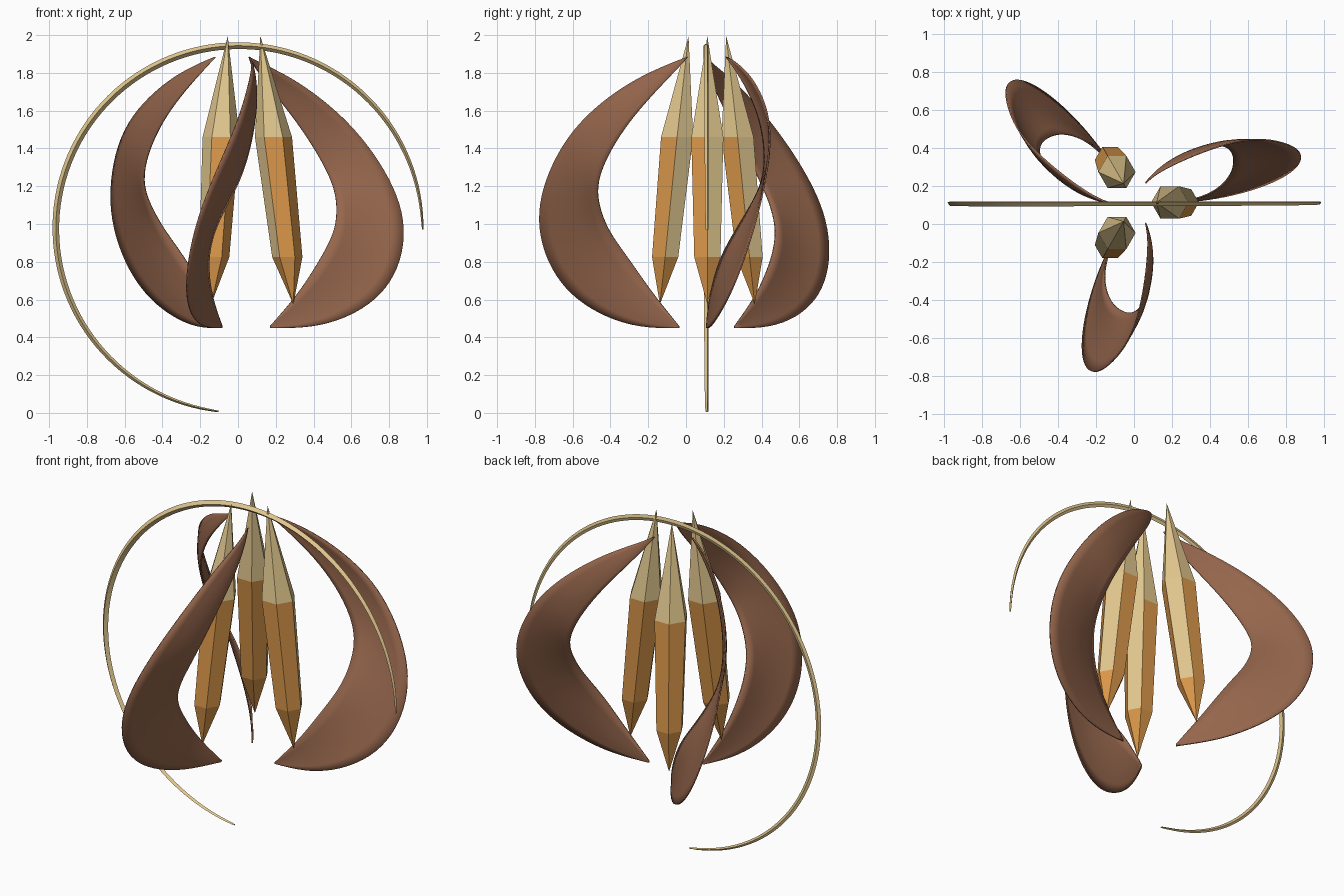
import bpy, bmesh, math
from mathutils import Vector

if "Cube" in bpy.data.objects:
    bpy.data.objects.remove(bpy.data.objects["Cube"])

CY = 0.11  # y of the shared vertical axis


def material(name, rgb):
    m = bpy.data.materials.new(name)
    m.diffuse_color = (*rgb, 1)
    m.use_nodes = True
    m.node_tree.nodes["Principled BSDF"].inputs["Base Color"].default_value = m.diffuse_color
    return m


TAN = material("pale_tan", (0.75, 0.57, 0.27))
ORANGE = material("amber_orange", (0.72, 0.32, 0.07))
BROWN = material("petal_brown", (0.30, 0.132, 0.072))


def make(name, verts, faces, mats):
    me = bpy.data.meshes.new(name)
    me.from_pydata(verts, [], faces)
    bm = bmesh.new()
    bm.from_mesh(me)
    bmesh.ops.remove_doubles(bm, verts=bm.verts, dist=0.0005)
    bmesh.ops.recalc_face_normals(bm, faces=bm.faces)
    bm.to_mesh(me)
    bm.free()
    for m in mats:
        me.materials.append(m)
    ob = bpy.data.objects.new(name, me)
    bpy.context.collection.objects.link(ob)
    return ob


def smooth_path(pts, n):
    """Catmull-Rom samples through pts, then relaxed to an even curve."""
    p = [Vector(q) for q in pts]
    p = [2 * p[0] - p[1]] + p + [2 * p[-1] - p[-2]]
    out = []
    segs = len(p) - 3
    for k in range(n + 1):
        u = k / n * segs
        i = min(int(u), segs - 1)
        t = u - i
        a, b, c, d = p[i:i + 4]
        out.append(0.5 * (2 * b + (c - a) * t + (2 * a - 5 * b + 4 * c - d) * t * t
                          + (3 * b - a - 3 * c + d) * t ** 3))
    for _ in range(14):
        out = [out[0]] + [(out[i - 1] + 2 * out[i] + out[i + 1]) / 4
                          for i in range(1, n)] + [out[-1]]
    return out


# Crystals: hexagonal rods leaning inward, pointed at both ends
def crystal(name, ang):
    def at(r, z):
        return Vector((0.003 + r * math.cos(ang), CY + 0.003 + r * math.sin(ang), z))
    verts = [at(0.29, 0.575)]
    for r, z, rad in ((0.258, 0.825, 0.08), (0.185, 1.46, 0.098)):
        verts += [at(r, z) + Vector((rad * math.cos(i * math.pi / 3),
                                     rad * math.sin(i * math.pi / 3), 0)) for i in range(6)]
    verts.append(at(0.115, 1.995))
    faces = []
    for i in range(6):
        j = (i + 1) % 6
        faces += [(0, 1 + j, 1 + i), (1 + i, 1 + j, 7 + j, 7 + i), (7 + i, 7 + j, 13)]
    ob = make(name, verts, faces, (ORANGE, TAN))
    for f in ob.data.polygons:
        # upper point is tan, plus two opposite side facets
        az = math.degrees(math.atan2(f.normal.y, f.normal.x)) % 180
        side = len(f.vertices) == 4 and abs(az - 30) < 20
        f.material_index = 1 if f.center.z > 1.5 or side else 0


# Petals: twisted, slightly cupped ribbons; edge points are (degrees, radius, height)
OUTER = [(60, .12, 1.885), (46, .25, 1.83), (36.5, .435, 1.735), (29.5, .68, 1.54),
         (22, .845, 1.28), (16.5, .925, 1.02), (12, .87, .76), (8, .71, .57),
         (3.5, .44, .455), (0, .17, .45)]
INNER = [(60, .12, 1.88), (50, .28, 1.71), (40.5, .445, 1.51), (32, .58, 1.25),
         (23.5, .57, 1.09), (17, .535, .97), (11.5, .47, .86), (7.5, .405, .76),
         (3.5, .31, .62), (0, .17, .46)]
N, ACROSS = 54, 6


def petal(name, turn):
    def xyz(p):
        a = math.radians(p[0]) + turn
        return Vector((p[1] * math.cos(a), CY + p[1] * math.sin(a), p[2]))
    verts, faces = [], []
    for row, (o, i) in enumerate(zip(smooth_path(OUTER, N), smooth_path(INNER, N))):
        a = math.radians(o[0]) + turn
        side = Vector((-math.sin(a), math.cos(a), 0))
        cup = 0.02 * math.sin(math.pi * row / N)
        verts += [xyz(o).lerp(xyz(i), k / ACROSS)
                  + side * cup * math.sin(math.pi * k / ACROSS) for k in range(ACROSS + 1)]
    w = ACROSS + 1
    for r in range(N):
        for k in range(ACROSS):
            a = r * w + k
            faces.append((a, a + 1, a + w + 1, a + w))
    ob = make(name, verts, faces, (BROWN,))
    s = ob.modifiers.new("thickness", 'SOLIDIFY')
    s.thickness, s.offset = 0.008, 0
    bpy.ops.object.select_all(action='DESELECT')
    bpy.context.view_layer.objects.active = ob
    ob.select_set(True)
    bpy.ops.object.shade_smooth_by_angle(angle=math.radians(40))


for k in range(3):
    crystal(f"crystal_{k + 1}", k * math.tau / 3)
    petal(f"petal_{k + 1}", k * math.tau / 3)

# Open hoop: four-sided section with ridges front and back, thinner at both ends
M = 96
verts, faces = [], []
for k in range(M + 1):
    t = k / M
    a = math.radians(-0.5 + 264.5 * t)
    s = max(0, math.sin(math.pi * t)) ** 0.6
    w = 0.008 + 0.03 * s
    for r, y in ((0.982, 0.113), (0.982 - w / 2, 0.104 - 0.011 * s),
                 (0.982 - w, 0.113), (0.982 - w / 2, 0.119)):
        verts.append((r * math.cos(a), y, 0.98 + r * math.sin(a)))
for k in range(M):
    for i in range(4):
        j = (i + 1) % 4
        faces.append((4 * k + i, 4 * k + j, 4 * k + 4 + j, 4 * k + 4 + i))
faces += [(0, 1, 2, 3), (4 * M, 4 * M + 3, 4 * M + 2, 4 * M + 1)]
make("open_hoop", verts, faces, (TAN,))
